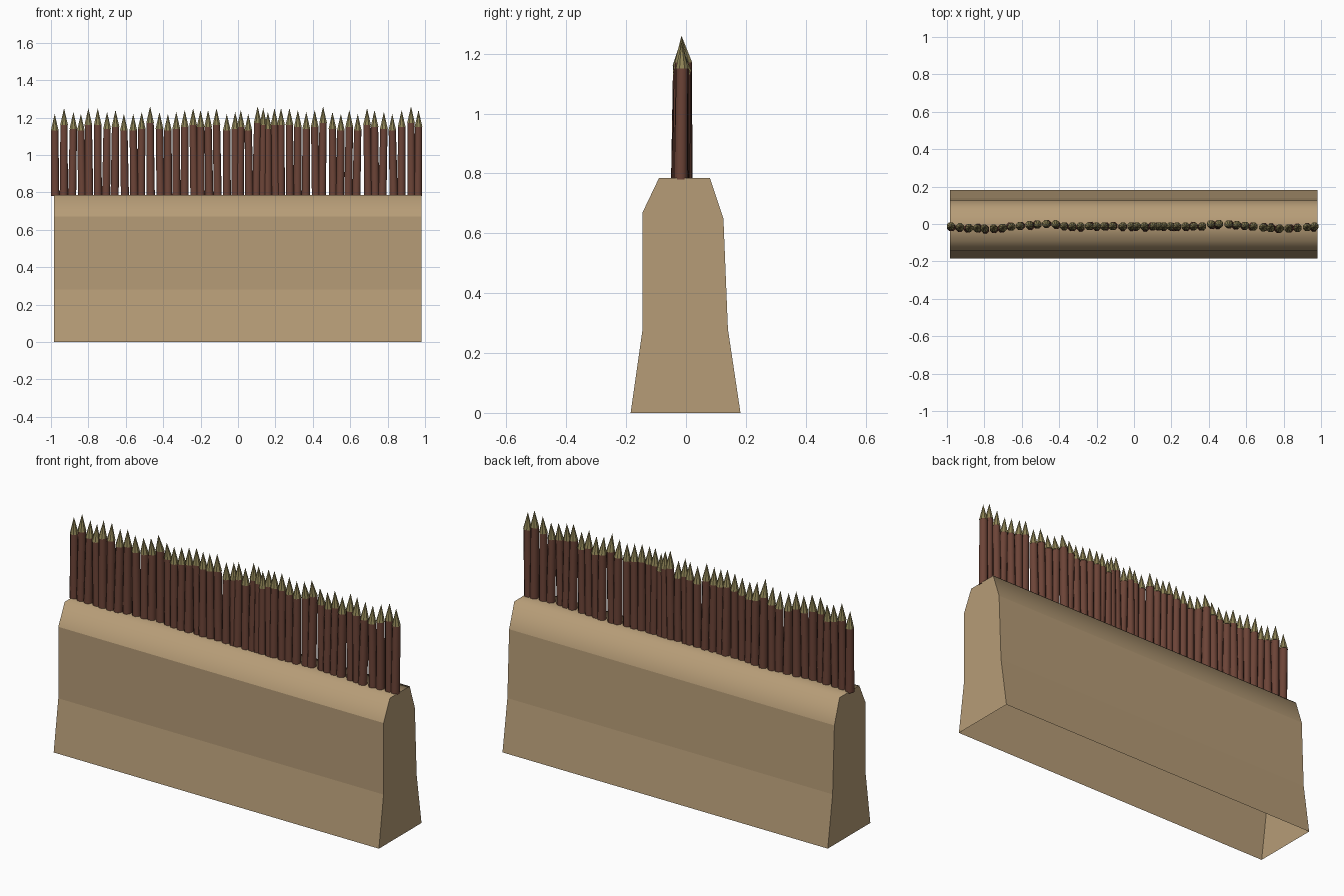
import bpy, bmesh, math, random
from mathutils import Vector

if "Cube" in bpy.data.objects:
    bpy.data.objects.remove(bpy.data.objects["Cube"])

random.seed(4)


def material(name, rgb):
    m = bpy.data.materials.new(name)
    m.diffuse_color = (*rgb, 1)
    m.use_nodes = True
    m.node_tree.nodes["Principled BSDF"].inputs["Base Color"].default_value = m.diffuse_color
    return m


TAN = material("sand_tan", (0.47, 0.335, 0.185))
BROWN = material("dark_red_brown", (0.15, 0.057, 0.038))
OLIVE = material("cut_wood_olive", (0.28, 0.235, 0.095))


def finish(bm, name, *mats):
    me = bpy.data.meshes.new(name)
    bm.to_mesh(me)
    bm.free()
    for m in mats:
        me.materials.append(m)
    ob = bpy.data.objects.new(name, me)
    bpy.context.collection.objects.link(ob)
    return ob


# Earth wall: profile swept along x, closed ends, open underneath
profile = [(-0.185, 0), (-0.145, 0.28), (-0.145, 0.67), (-0.09, 0.785),
           (0.08, 0.785), (0.125, 0.65), (0.14, 0.28), (0.182, 0)]
bm = bmesh.new()
left = [bm.verts.new((-0.983, y, z)) for y, z in profile]
right = [bm.verts.new((0.98, y, z)) for y, z in profile]
for i in range(len(profile) - 1):
    f = bm.faces.new((left[i], right[i], right[i + 1], left[i + 1]))
    f.smooth = 2 <= i <= 4                      # rounded crest
bm.faces.new(left)
bm.faces.new(right[::-1])
bmesh.ops.recalc_face_normals(bm, faces=bm.faces)
for e in bm.edges:                              # keep ends and wall corners crisp
    along_x = abs(e.verts[0].co.x - e.verts[1].co.x) > 1
    e.smooth = along_x and e.verts[0].co.z > 0.75
finish(bm, "earth_wall", TAN)

# Sharpened stakes: x positions and tip heights in hundredths, left to right
tip_x = [-98, -93, -88, -84, -80, -75, -70, -65.5, -61, -56, -51.5, -47, -42, -37.5,
         -33, -28.5, -24, -20, -16, -11.5, -6, -1.5, 1.5, 5.5, 10.5, 13.5, 16, 19.5,
         23, 27.5, 32, 36.5, 41, 45.5, 50.5, 55, 59.5, 64, 69, 73, 78, 82.5, 87.5,
         92.5, 96.5]
tip_z = [122, 125, 123, 122, 125, 125, 123, 124, 122, 122, 123, 126, 123, 122, 123,
         124, 125, 124, 124, 125, 122, 123, 124, 122, 126, 125, 123, 125, 125, 125,
         124, 123, 124, 126, 123, 122, 124, 122, 125, 124, 123, 122, 124, 126, 124]
SIDES = 8


def add_stake(bm, foot, shoulder, tip):
    rings = []
    for centre, r in ((foot, 0.0235), (shoulder, 0.021), (shoulder, 0.0225)):
        rings.append([bm.verts.new(centre + Vector((
            r * math.cos(2 * math.pi * (k + 0.5) / SIDES),
            r * math.sin(2 * math.pi * (k + 0.5) / SIDES), 0))) for k in range(SIDES)])
    apex = bm.verts.new(tip)
    bm.faces.new(rings[0][::-1])
    for k in range(SIDES):
        n = (k + 1) % SIDES
        side = bm.faces.new((rings[0][k], rings[0][n], rings[1][n], rings[1][k]))
        side.smooth = True
        lip = bm.faces.new((rings[1][k], rings[1][n], rings[2][n], rings[2][k]))
        point = bm.faces.new((rings[2][k], rings[2][n], apex))
        lip.material_index = point.material_index = 1


bm = bmesh.new()
for px, pz in zip(tip_x, tip_z):
    x, z = px / 100, pz / 100
    y = -0.012 - 0.012 * math.cos(2 * math.pi * (abs(x) - 0.8) / 0.7) * (abs(x) > 0.4)
    lean = random.uniform(-0.008, 0.008)
    tip = Vector((x, -0.015, z))
    shoulder = Vector((x, y, z - 0.09))
    foot_x = max(-0.977, min(0.977, x + lean))
    foot = Vector((foot_x, y + random.uniform(-0.006, 0.002), 0.78))
    add_stake(bm, foot, shoulder, tip)
stakes = finish(bm, "palisade_stakes", BROWN, OLIVE)
